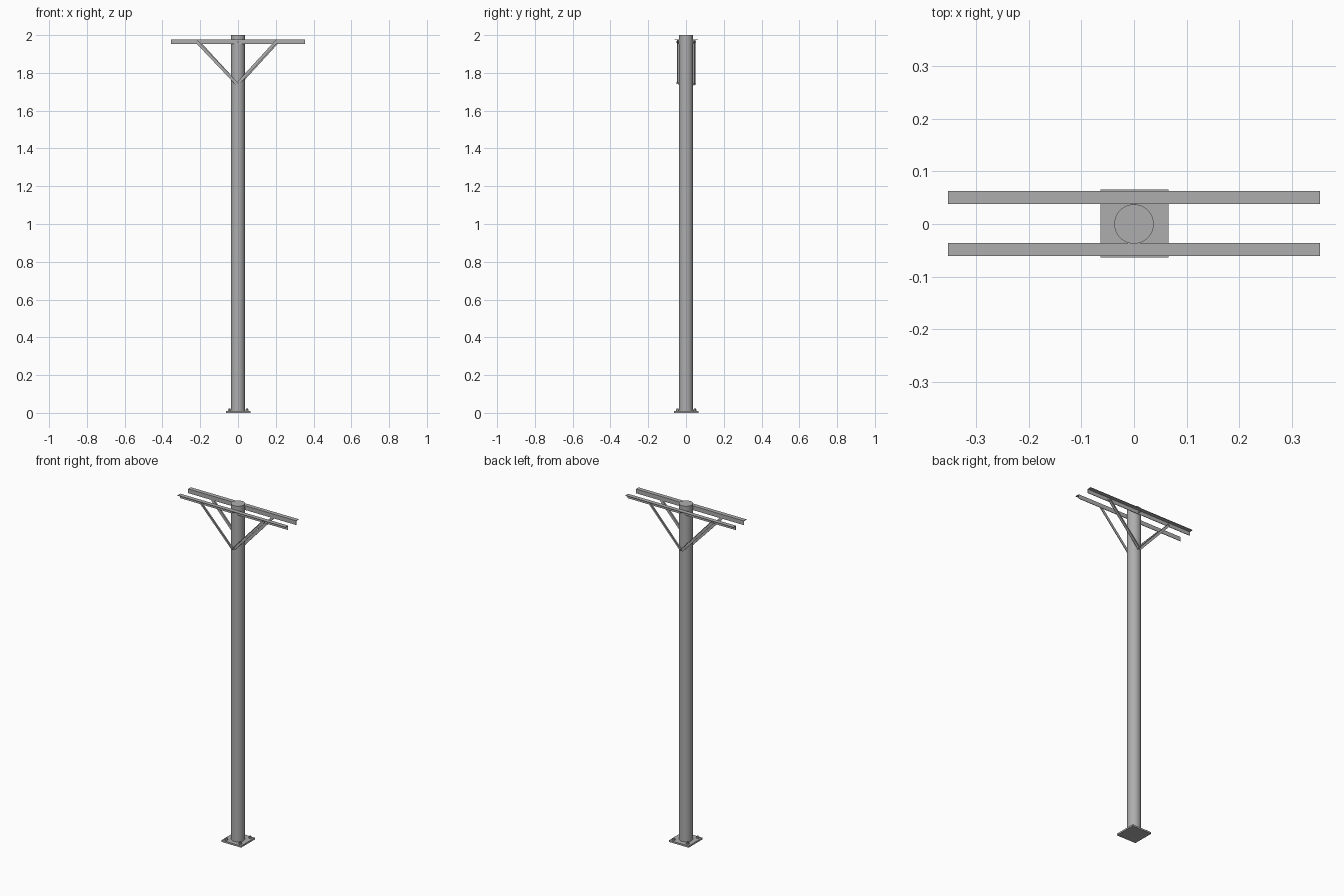
import bpy, math
from mathutils import Vector, Matrix

cube = bpy.data.objects.get("Cube")
if cube:
    bpy.data.objects.remove(cube)

steel = bpy.data.materials.new("galvanised_grey")
steel.use_nodes = True
grey = (0.42, 0.42, 0.42, 1)
steel.diffuse_color = grey
steel.node_tree.nodes["Principled BSDF"].inputs["Base Color"].default_value = grey


def cylinder(name, radius, depth, centre, sides, axis="Z"):
    rot = (math.pi / 2, 0, 0) if axis == "Y" else (0, 0, 0)
    bpy.ops.mesh.primitive_cylinder_add(vertices=sides, radius=radius, depth=depth,
                                        location=centre, rotation=rot)
    ob = bpy.context.object
    ob.name = name
    ob.data.materials.append(steel)
    if sides > 8:
        bpy.ops.object.shade_smooth_by_angle()
    return ob


def angle_bar(name, start, end, side, width, depth, t):
    """L section bar: one leg upright, the other pointing away from the pole."""
    start, end = Vector(start), Vector(end)
    along = (end - start).normalized()
    out = Vector((0, side, 0))
    up = along.cross(out)
    if up.z < 0:
        up.negate()
    h = width / 2
    profile = [(0, -h), (t, -h), (t, h - t), (depth, h - t), (depth, h), (0, h)]
    verts = [p + out * a + up * b for p in (start, end) for a, b in profile]
    n = len(profile)
    faces = [tuple(range(n)), tuple(range(2 * n - 1, n - 1, -1))]
    faces += [(i, i + n, (i + 1) % n + n, (i + 1) % n) for i in range(n)]
    # keep the winding outward whichever way the section faces
    if along.dot(out.cross(up)) > 0:
        faces = [f[::-1] for f in faces]
    mesh = bpy.data.meshes.new(name)
    mesh.from_pydata([v[:] for v in verts], [], faces)
    mesh.materials.append(steel)
    ob = bpy.data.objects.new(name, mesh)
    bpy.context.collection.objects.link(ob)


# Base plate with anchor bolts
bpy.ops.mesh.primitive_cube_add(size=1, location=(0.001, 0.001, 0.005))
plate = bpy.context.object
plate.name = "base_plate"
plate.scale = (0.129, 0.13, 0.01)
plate.data.materials.append(steel)
for sx in (-1, 1):
    for sy in (-1, 1):
        x, y = 0.001 + sx * 0.046, 0.001 + sy * 0.046
        cylinder("anchor_nut", 0.009, 0.007, (x, y, 0.0135), 6)
        cylinder("anchor_bolt", 0.005, 0.014, (x, y, 0.016), 12)

# Pole
cylinder("pole", 0.0375, 1.99, (0, 0, 1.005), 48)

# Crossarms, diagonal braces and their bolts on both faces
for label, side, gap, shift, low in (("front", -1, 0.036, -0.008, 1.742),
                                     ("back", 1, 0.038, 0.0, 1.738)):
    y = side * gap
    angle_bar(label + "_crossarm", (-0.354, y, 1.9645), (0.354, y, 1.9645),
              side, 0.025, 0.025, 0.003)
    for sx in (-1, 1):
        angle_bar(label + "_brace", (shift / 2 + sx * 0.002, y + side * 0.003, low),
                  (shift + sx * 0.214, y + side * 0.003, 1.969),
                  side, 0.016, 0.009, 0.003)
        cylinder(label + "_brace_bolt", 0.004, 0.008,
                 (shift + sx * 0.207, y + side * 0.006, 1.96), 6, "Y")
    for z in (1.9645, low + 0.004):
        cylinder(label + "_pole_nut", 0.006, 0.005, (0, y + side * 0.0055, z), 6, "Y")
        cylinder(label + "_pole_bolt", 0.003, 0.02, (0, y + side * 0.006, z), 12, "Y")
